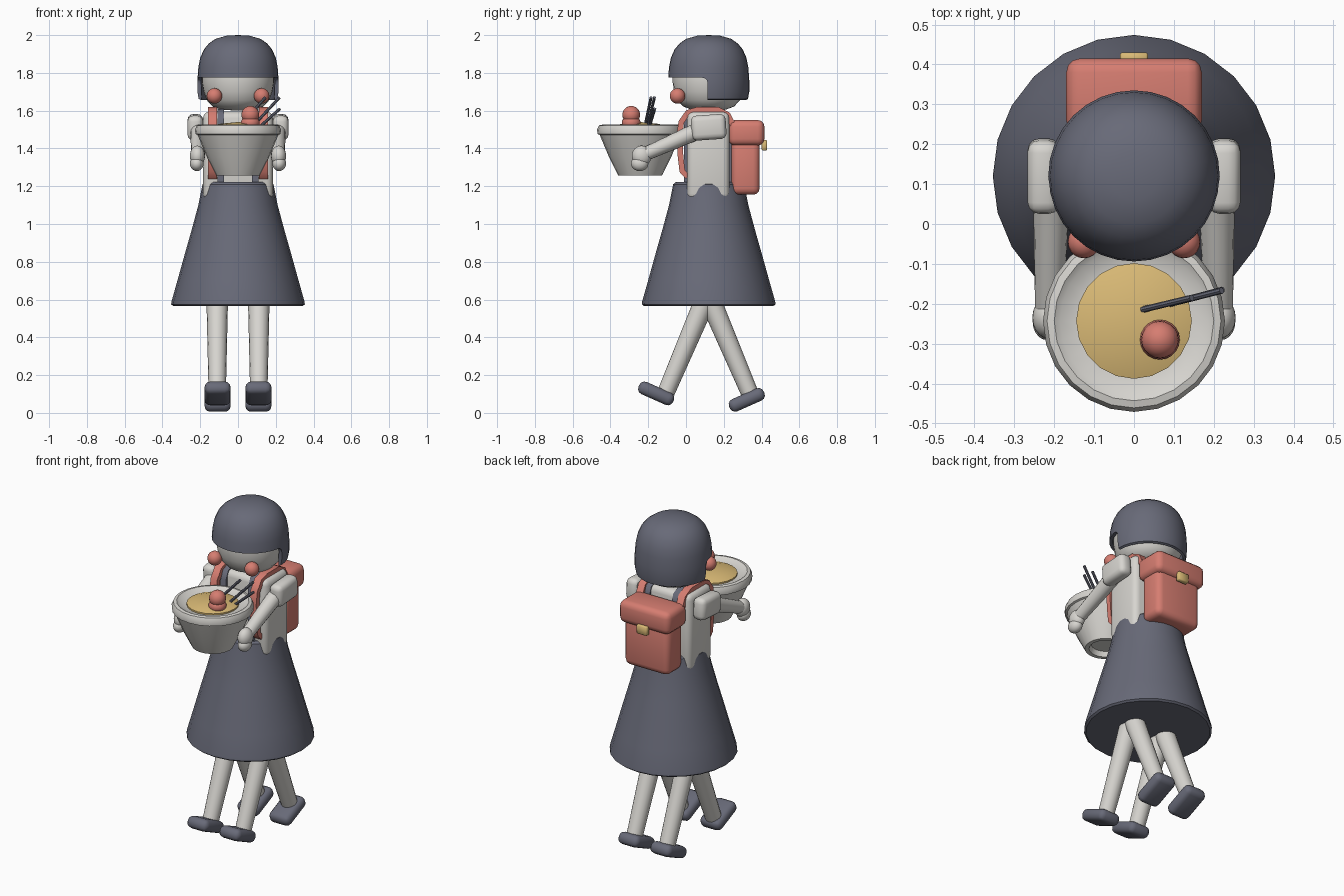
import bpy, bmesh, math
from mathutils import Vector, Matrix

if "Cube" in bpy.data.objects:
    bpy.data.objects.remove(bpy.data.objects["Cube"])


def material(name, rgb):
    m = bpy.data.materials.new(name)
    m.diffuse_color = (*rgb, 1)
    m.use_nodes = True
    m.node_tree.nodes["Principled BSDF"].inputs["Base Color"].default_value = m.diffuse_color
    return m


SLATE = material("slate", (0.138, 0.144, 0.188))
CREAM = material("cream", (0.68, 0.665, 0.63))
CORAL = material("coral", (0.67, 0.205, 0.165))
GOLD = material("gold", (0.70, 0.49, 0.18))


def smooth(ob, angle=35):
    bpy.ops.object.select_all(action='DESELECT')
    ob.select_set(True)
    bpy.context.view_layer.objects.active = ob
    bpy.ops.object.shade_smooth_by_angle(angle=math.radians(angle))


def finish(name, bm, mat, angle=35):
    bmesh.ops.recalc_face_normals(bm, faces=bm.faces)
    me = bpy.data.meshes.new(name)
    bm.to_mesh(me)
    bm.free()
    me.materials.append(mat)
    ob = bpy.data.objects.new(name, me)
    bpy.context.collection.objects.link(ob)
    smooth(ob, angle)
    return ob


def box(name, c, size, mat, bevel=0.02, tilt=0, segs=3):
    bm = bmesh.new()
    bmesh.ops.create_cube(bm, size=1, matrix=Matrix.Diagonal((*size, 1)))
    if bevel:
        bmesh.ops.bevel(bm, geom=bm.edges[:], offset=bevel, segments=segs,
                        affect='EDGES', profile=0.5)
    bm.transform(Matrix.Translation(c) @ Matrix.Rotation(math.radians(tilt), 4, 'X'))
    return finish(name, bm, mat, 50)


def ball(name, c, radii, mat):
    bm = bmesh.new()
    bmesh.ops.create_uvsphere(bm, u_segments=20, v_segments=12, radius=1,
                              matrix=Matrix.Translation(c) @ Matrix.Diagonal((*radii, 1)))
    return finish(name, bm, mat)


def rod(name, a, b, r1, r2, mat, n=16):
    a, b = Vector(a), Vector(b)
    d = b - a
    bm = bmesh.new()
    bmesh.ops.create_cone(bm, cap_ends=True, segments=n, radius1=r1, radius2=r2, depth=d.length,
                          matrix=Matrix.Translation((a + b) / 2)
                          @ d.to_track_quat('Z', 'Y').to_matrix().to_4x4())
    return finish(name, bm, mat)


def lathe(name, profile, y, mat, n=24, angle=35):
    bm = bmesh.new()
    verts = [bm.verts.new((r, 0, z)) for r, z in profile]
    edges = [bm.edges.new(p) for p in zip(verts, verts[1:])]
    bmesh.ops.spin(bm, geom=verts + edges, cent=(0, 0, 0), axis=(0, 0, 1),
                   angle=2 * math.pi, steps=n)
    bmesh.ops.remove_doubles(bm, verts=bm.verts, dist=0.0004)
    bm.transform(Matrix.Translation((0, y, 0)))
    return finish(name, bm, mat, angle)


def strap(name, path, x, width, t, mat):
    # ribbon along a (y, z) path, thickened to both sides
    bm = bmesh.new()
    rows = []
    for i, (y, z) in enumerate(path):
        a = Vector(path[max(i - 1, 0)])
        b = Vector(path[min(i + 1, len(path) - 1)])
        d = (b - a).normalized() * t / 2
        rows.append([bm.verts.new((x + sx * width / 2, y - s * d.y, z + s * d.x))
                     for sx, s in ((-1, -1), (1, -1), (1, 1), (-1, 1))])
    for p, q in zip(rows, rows[1:]):
        for k in range(4):
            bm.faces.new((p[k], p[(k + 1) % 4], q[(k + 1) % 4], q[k]))
    bm.faces.new(rows[0])
    bm.faces.new(rows[-1])
    return finish(name, bm, mat, 50)


YC = 0.12  # body axis

# Head and hair
lathe("head", [(0, 1.60), (0.09, 1.605), (0.135, 1.622), (0.165, 1.655), (0.182, 1.70),
               (0.191, 1.75), (0.19, 1.82), (0.15, 1.91), (0, 1.95)], YC, CREAM, 32, 50)
hair = lathe("hair", [(0, 2.0), (0.06, 1.997), (0.12, 1.98), (0.155, 1.955), (0.18, 1.925),
                      (0.2, 1.88), (0.21, 1.83), (0.215, 1.76), (0.215, 1.70), (0.208, 1.662),
                      (0.196, 1.656), (0.192, 1.67), (0.196, 1.76), (0.185, 1.86),
                      (0.14, 1.93), (0, 1.96)], YC, SLATE, 32)
cutter = box("face_cutter", (0, -0.14, 1.625), (0.8, 0.51, 0.30), SLATE, 0.03)
mod = hair.modifiers.new("face_opening", 'BOOLEAN')
mod.object = cutter
mod.operation = 'DIFFERENCE'
mod.solver = 'EXACT'
bpy.context.view_layer.objects.active = hair
bpy.ops.object.modifier_apply(modifier=mod.name)
bpy.data.objects.remove(cutter)
smooth(hair)

# Torso and skirt
box("torso", (0, 0.118, 1.36), (0.37, 0.225, 0.47), CREAM, 0.035)
lathe("skirt", [(0, 1.222), (0.175, 1.222), (0.188, 1.21), (0.21, 1.10), (0.245, 0.97),
                (0.282, 0.84), (0.318, 0.71), (0.352, 0.59), (0.354, 0.575), (0.343, 0.566),
                (0, 0.566)], YC, SLATE, 24)

# Backpack
box("backpack_body", (0, 0.315, 1.305), (0.30, 0.15, 0.30), CORAL, 0.035)
box("backpack_flap", (0, 0.32, 1.483), (0.34, 0.19, 0.135), CORAL, 0.035)
box("backpack_buckle", (0, 0.415, 1.417), (0.07, 0.03, 0.055), GOLD, 0.005, segs=1)

for s, side in ((-1, "left"), (1, "right")):
    ball(side + "_cheek", (s * 0.125, -0.045, 1.678), (0.041,) * 3, CORAL)

    # Skirt braces and backpack straps
    strap(side + "_brace", [(0.0, 1.2), (0.0, 1.54), (0.02, 1.585), (0.06, 1.598), (0.18, 1.598),
                            (0.22, 1.58), (0.235, 1.54), (0.235, 1.2)],
          s * 0.092, 0.035, 0.02, SLATE)
    strap(side + "_backpack_strap", [(0.01, 1.25), (-0.02, 1.28), (-0.03, 1.37), (-0.035, 1.47),
                                     (-0.025, 1.54), (0.01, 1.59), (0.06, 1.605), (0.17, 1.605),
                                     (0.22, 1.58), (0.25, 1.52)],
          s * 0.135, 0.045, 0.03, CORAL)

    # Arms
    box(side + "_sleeve", (s * 0.226, 0.12, 1.512), (0.082, 0.185, 0.132), CREAM, 0.03, 4)
    rod(side + "_arm", (s * 0.207, 0.09, 1.505), (s * 0.212, -0.215, 1.37), 0.046, 0.036, CREAM)
    ball(side + "_hand", (s * 0.215, -0.235, 1.36), (0.04, 0.052, 0.055), CREAM)
    ball(side + "_thumb", (s * 0.218, -0.245, 1.32), (0.036, 0.046, 0.04), CREAM)

    # Two striding pairs of legs
    for d, pair in ((-1, "front"), (1, "rear")):
        rod(f"{side}_{pair}_leg", (s * 0.11, 0.115 - d * 0.005, 0.64),
            (s * 0.11, 0.115 + d * 0.22, 0.11), 0.058, 0.046, CREAM)
        box(f"{side}_{pair}_shoe", (s * 0.108, -0.158 if d < 0 else 0.322, 0.103 if d < 0 else 0.069),
            (0.138, 0.20, 0.07), SLATE, 0.03, -24 if d < 0 else 24)

# Bowl with soup, dumplings and sticks
YB = -0.243
lathe("bowl", [(0, 1.285), (0.08, 1.285), (0.092, 1.256), (0.115, 1.256), (0.165, 1.355),
               (0.214, 1.472), (0.225, 1.476), (0.228, 1.50), (0.218, 1.522), (0.2, 1.526),
               (0.185, 1.515), (0.14, 1.505), (0, 1.50)], YB, CREAM, 24)
lathe("soup", [(0, 1.50), (0.145, 1.50), (0.145, 1.515), (0.10, 1.53), (0, 1.54)], YB, GOLD, 20)
ball("lower_dumpling", (0.065, -0.29, 1.535), (0.05, 0.05, 0.04), CORAL)
ball("upper_dumpling", (0.065, -0.29, 1.578), (0.047,) * 3, CORAL)
for i, (a, b) in enumerate((((0.02, -0.215, 1.53), (0.145, -0.185, 1.67)),
                            ((0.09, -0.2, 1.53), (0.22, -0.167, 1.67)),
                            ((0.11, -0.195, 1.51), (0.222, -0.165, 1.61)))):
    rod(f"stick_{i + 1}", a, b, 0.008, 0.008, SLATE, 8)
